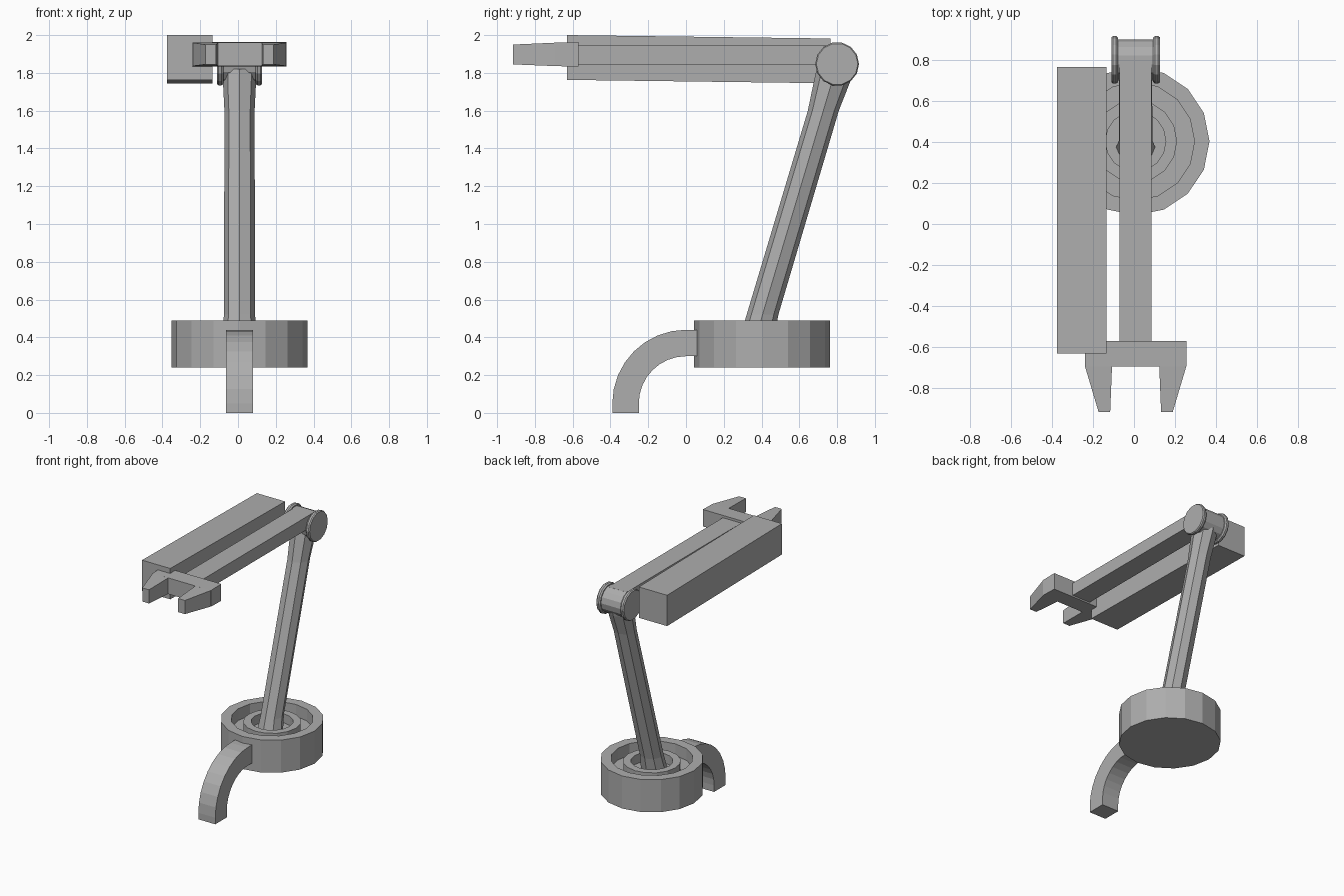
import bpy, bmesh, math

if "Cube" in bpy.data.objects:
    bpy.data.objects.remove(bpy.data.objects["Cube"])

metal = bpy.data.materials.new("plain grey")
metal.diffuse_color = (0.42, 0.42, 0.42, 1)
metal.use_nodes = True
metal.node_tree.nodes["Principled BSDF"].inputs["Base Color"].default_value = metal.diffuse_color
CX = 0.008  # centre plane of the arm


def finish(name, bm):
    bmesh.ops.remove_doubles(bm, verts=bm.verts, dist=1e-5)
    bmesh.ops.recalc_face_normals(bm, faces=bm.faces)
    me = bpy.data.meshes.new(name)
    bm.to_mesh(me)
    bm.free()
    me.materials.append(metal)
    ob = bpy.data.objects.new(name, me)
    bpy.context.collection.objects.link(ob)
    return ob


def loft(name, rings):
    """Skin a list of equal-length point rings and cap both ends."""
    bm = bmesh.new()
    vs = [[bm.verts.new(p) for p in r] for r in rings]
    n = len(rings[0])
    for a, b in zip(vs, vs[1:]):
        for i in range(n):
            j = (i + 1) % n
            bm.faces.new((a[i], a[j], b[j], b[i]))
    bm.faces.new(vs[0])
    bm.faces.new(vs[-1])
    return finish(name, bm)


def circle(n, r1, r2):
    return [(r1 * math.cos(2 * math.pi * i / n), r2 * math.sin(2 * math.pi * i / n))
            for i in range(n)]


def slab(name, profile, x0, x1):
    """Extrude a y-z outline along x."""
    return loft(name, [[(x, y, z) for y, z in profile] for x in (x0, x1)])


# Round base with a groove and an inner ring: (radius, height)
base = [(0.36, 0.24), (0.36, 0.49), (0.287, 0.49), (0.287, 0.40), (0.202, 0.40),
        (0.202, 0.47), (0.147, 0.47), (0.147, 0.40)]
loft("base_drum", [[(CX + x, 0.403 + y, z) for x, y in circle(16, r, r)] for r, z in base])

# Curved front hook
arc = [math.radians(90 + 90 * i / 8) for i in range(9)]
hook = [(0.09, 0.44)] + [(0.39 * math.cos(a), 0.05 + 0.39 * math.sin(a)) for a in arc] + [(-0.39, 0)]
hook += [(-0.25, 0)] + [(0.25 * math.cos(a), 0.05 + 0.25 * math.sin(a)) for a in reversed(arc)] + [(0.09, 0.30)]
slab("front_hook", hook, CX - 0.072, CX + 0.072)

# Leaning eight-sided column: (y, z, half x, half y)
column = [(0.375, 0.40, 0.095, 0.09), (0.405, 0.52, 0.082, 0.084),
          (0.727, 1.60, 0.08, 0.082), (0.775, 1.76, 0.088, 0.097), (0.79, 1.82, 0.088, 0.098)]
loft("lower_column", [[(CX + x, cy + y, z) for x, y in circle(8, hx, hy)]
                      for cy, z, hx, hy in column])


# Elbow joint: barrel and two bevelled cheeks
def turned(name, sections):
    loft(name, [[(x, 0.80 + y, 1.847 + z) for y, z in circle(14, r, r)] for x, r in sections])


turned("elbow_barrel", [(CX - 0.095, 0.1), (CX + 0.095, 0.1)])
for side, label in ((-1, "left"), (1, "right")):
    turned(label + "_elbow_cheek", [(CX + side * 0.085, 0.108), (CX + side * 0.095, 0.116),
                                    (CX + side * 0.11, 0.116), (CX + side * 0.118, 0.11)])

# Upper beam and the long box beside it
slab("upper_beam", [(-0.60, 1.845), (0.82, 1.845), (0.82, 1.945), (-0.60, 1.945)],
     CX - 0.078, CX + 0.078)
slab("side_box", [(-0.63, 1.763), (0.765, 1.745), (0.765, 1.982), (-0.63, 2.0)], -0.375, -0.135)

# Gripper: cross bar and two tapered prongs
slab("gripper_bar", [(-0.57, 1.833), (-0.57, 1.963), (-0.695, 1.96), (-0.695, 1.836)],
     CX - 0.248, CX + 0.248)
for side, label in ((-1, "left"), (1, "right")):
    rings = []
    for y, a, b, z0, z1 in ((-0.69, 0.115, 0.248, 1.836, 1.96), (-0.915, 0.124, 0.181, 1.845, 1.95)):
        a, b = CX + side * a, CX + side * b
        rings.append([(a, y, z0), (b, y, z0), (b, y, z1), (a, y, z1)])
    loft(label + "_gripper_prong", rings)
